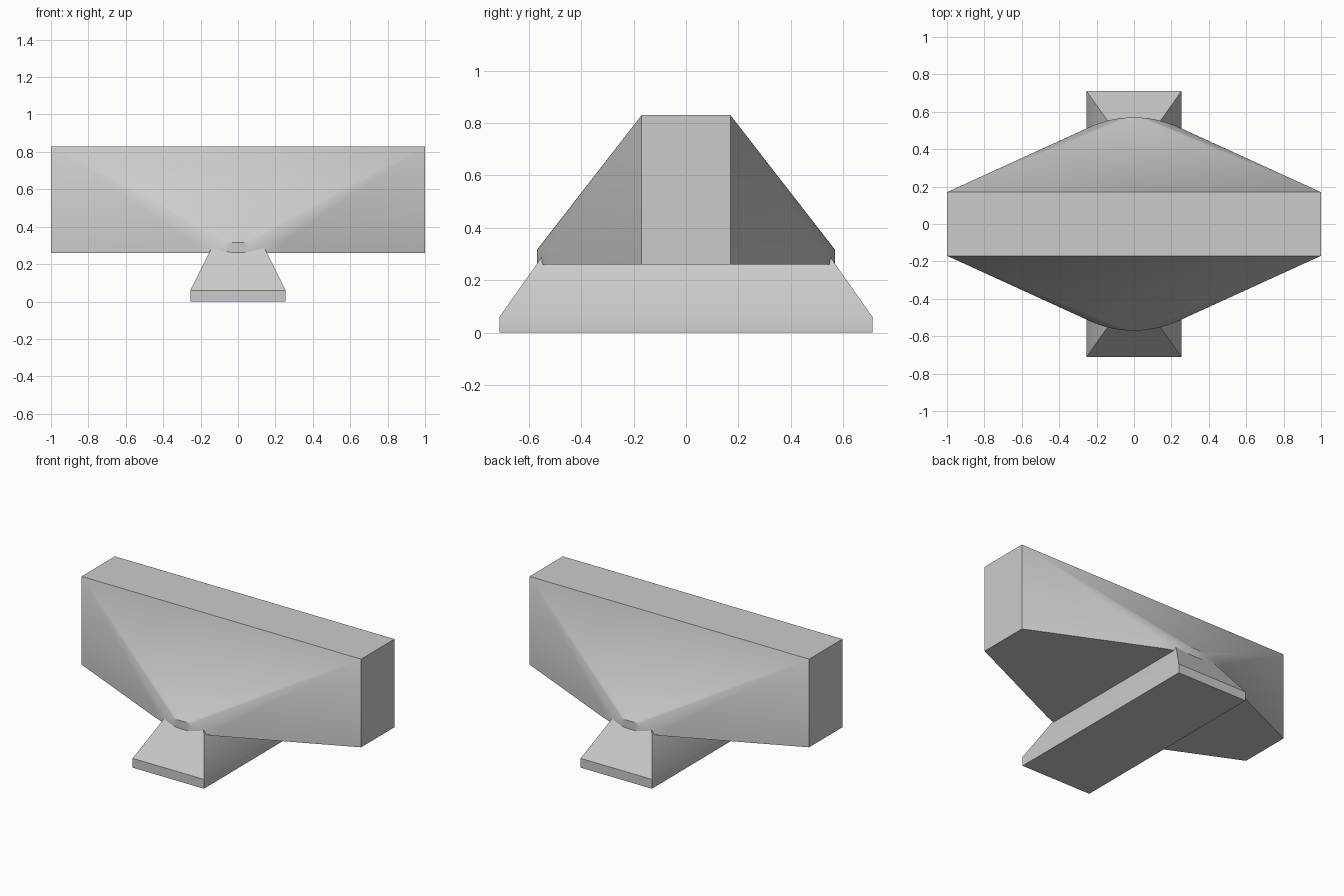
import bpy
import bmesh
from math import radians, sin, cos

cube = bpy.data.objects.get("Cube")
if cube:
    bpy.data.objects.remove(cube, do_unlink=True)

grey = bpy.data.materials.new("light grey")
grey.use_nodes = True
GREY = (0.6, 0.6, 0.6, 1)
grey.diffuse_color = GREY
grey.node_tree.nodes["Principled BSDF"].inputs["Base Color"].default_value = GREY


def rectangle(hx, hy, z):
    return [(sx * hx, sy * hy, z) for sx in (-1, 1) for sy in (-1, 1)]


def hull(name, points):
    """Solid wrapped tightly around the points, flat areas merged."""
    bm = bmesh.new()
    for p in points:
        bm.verts.new(p)
    result = bmesh.ops.convex_hull(bm, input=bm.verts)
    loose = [g for g in result["geom_interior"] if isinstance(g, bmesh.types.BMVert)]
    bmesh.ops.delete(bm, geom=loose, context="VERTS")
    bmesh.ops.dissolve_limit(bm, angle_limit=radians(0.3),
                             verts=bm.verts, edges=bm.edges)
    bmesh.ops.recalc_face_normals(bm, faces=bm.faces)
    mesh = bpy.data.meshes.new(name)
    bm.to_mesh(mesh)
    bm.free()
    mesh.materials.append(grey)
    obj = bpy.data.objects.new(name, mesh)
    bpy.context.collection.objects.link(obj)
    bpy.ops.object.select_all(action="DESELECT")
    obj.select_set(True)
    bpy.context.view_layer.objects.active = obj
    bpy.ops.object.shade_smooth_by_angle(angle=radians(30))
    return obj


# Crossbar: long box blended into a low round disc at its middle
BOTTOM, DISC_TOP, TOP = 0.26, 0.315, 0.83
RADIUS, STEPS, SPREAD = 0.57, 12, radians(24.6)
arc = [SPREAD * i / STEPS for i in range(-STEPS, STEPS + 1)]
disc = [(RADIUS * sin(a), side * RADIUS * cos(a), z)
        for a in arc for side in (-1, 1) for z in (BOTTOM, DISC_TOP)]
hull("crossbar", disc + rectangle(1, 0.17, BOTTOM) + rectangle(1, 0.17, TOP))

# Foot: plinth with sloping sides and ends
hull("foot", rectangle(0.255, 0.712, 0) + rectangle(0.255, 0.712, 0.06)
     + rectangle(0.14, 0.55, 0.29))
